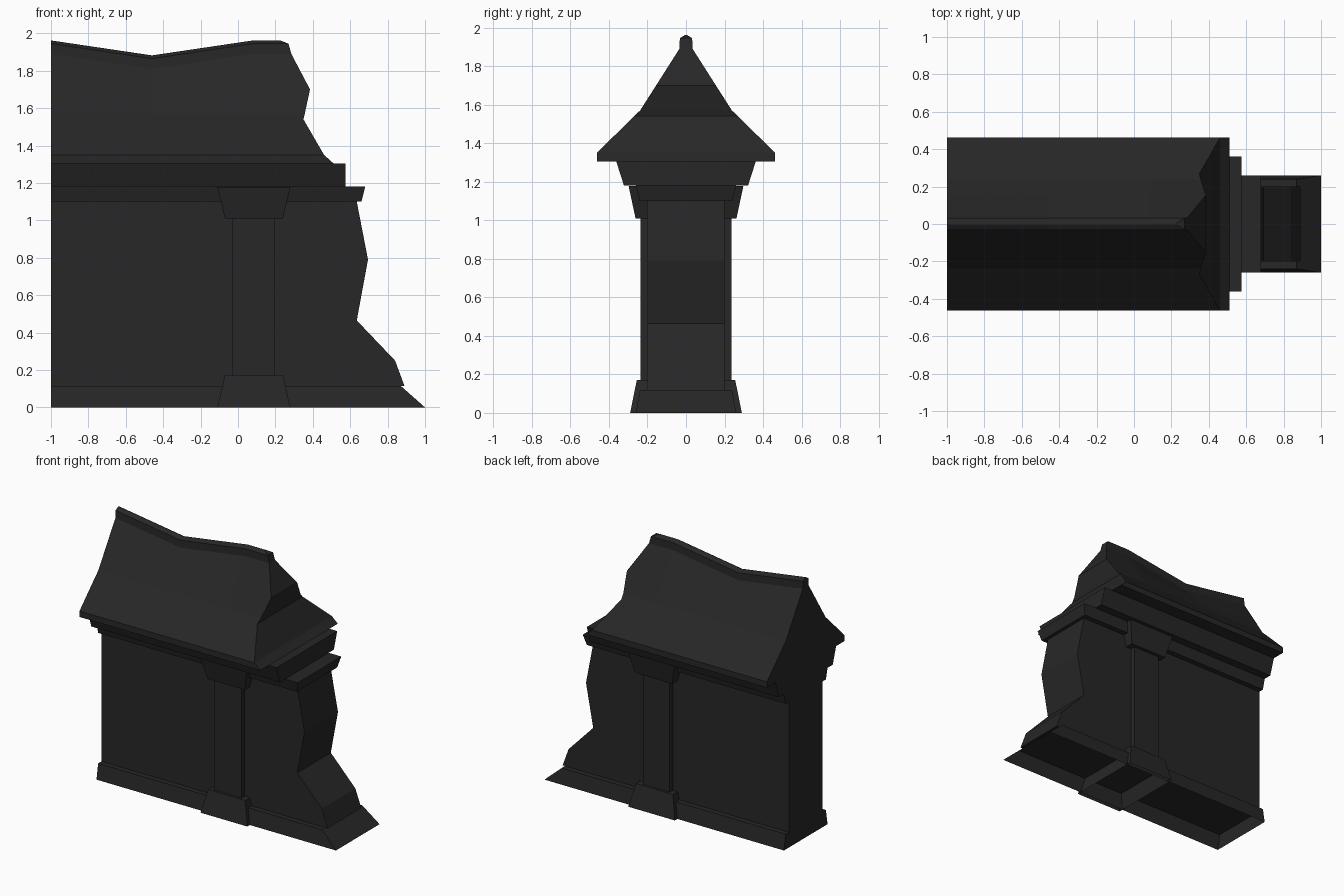
import bpy, bmesh

if "Cube" in bpy.data.objects:
    bpy.data.objects.remove(bpy.data.objects["Cube"])

stone = bpy.data.materials.new("dark_stone")
stone.diffuse_color = (0.02, 0.02, 0.02, 1)
stone.use_nodes = True
stone.node_tree.nodes["Principled BSDF"].inputs["Base Color"].default_value = stone.diffuse_color


def stack(name, rows, mids=(), open_bottom=False):
    """Solid from stacked rectangles. Row: z, left x, right x, half depth, sag at first mid point."""
    bm = bmesh.new()
    rings = []
    for z, x0, x1, hw, *sag in rows:
        drop = sag[0] if sag else 0
        line = [(x0, z)] + [(m, z - (drop if i == 0 else 0)) for i, m in enumerate(mids)] + [(x1, z)]
        pts = [(x, -hw, h) for x, h in line] + [(x, hw, h) for x, h in reversed(line)]
        rings.append([bm.verts.new(p) for p in pts])
    n = len(rings[0])
    for a, b in zip(rings, rings[1:]):
        for i in range(n):
            j = (i + 1) % n
            bm.faces.new((a[i], a[j], b[j], b[i]))
    # caps made as strips so a sagging top stays clean
    for ring in ([rings[-1]] if open_bottom else [rings[0], rings[-1]]):
        for i in range(n // 2 - 1):
            bm.faces.new((ring[i], ring[i + 1], ring[n - 2 - i], ring[n - 1 - i]))
    bmesh.ops.recalc_face_normals(bm, faces=bm.faces)
    me = bpy.data.meshes.new(name)
    bm.to_mesh(me)
    bm.free()
    me.materials.append(stone)
    ob = bpy.data.objects.new(name, me)
    bpy.context.collection.objects.link(ob)
    return ob


# Plinth, hollow underneath, broken slope on the right
stack("plinth", [(0, -1, 1, 0.26), (0.115, -1, 0.87, 0.24)], open_bottom=True)

# Wall with the ragged broken end
stack("wall", [(0.115, -1, 0.89, 0.2), (0.25, -1, 0.84, 0.2), (0.465, -1, 0.635, 0.2),
               (0.79, -1, 0.695, 0.2), (1.10, -1, 0.635, 0.2)])

# Pilaster on both faces: foot, shaft, capital
stack("pilaster_foot", [(0, -0.11, 0.28, 0.29), (0.172, -0.07, 0.24, 0.255)], open_bottom=True)
stack("pilaster_shaft", [(0.172, -0.03, 0.195, 0.237), (1.01, -0.03, 0.195, 0.237)])
stack("pilaster_capital", [(1.01, -0.07, 0.24, 0.262), (1.178, -0.11, 0.28, 0.298)])

# Mouldings under the roof
stack("architrave", [(1.10, -1, 0.66, 0.24), (1.18, -1, 0.68, 0.26)])
stack("cornice", [(1.18, -1, 0.575, 0.322), (1.305, -1, 0.575, 0.362)])

# Flared roof with sagging ridge line and broken end
MIDS = (-0.46, 0.08)
stack("roof", [(1.305, -1, 0.51, 0.462), (1.35, -1, 0.46, 0.462), (1.54, -1, 0.35, 0.27),
               (1.57, -1, 0.357, 0.238), (1.70, -1, 0.385, 0.155, 0.032),
               (1.89, -1, 0.285, 0.034, 0.08)], MIDS)

# Ridge cap
stack("ridge_cap", [(1.89, -1, 0.285, 0.034, 0.08), (1.945, -1, 0.27, 0.032, 0.08),
                    (1.962, -1, 0.225, 0.004, 0.08)], MIDS)
